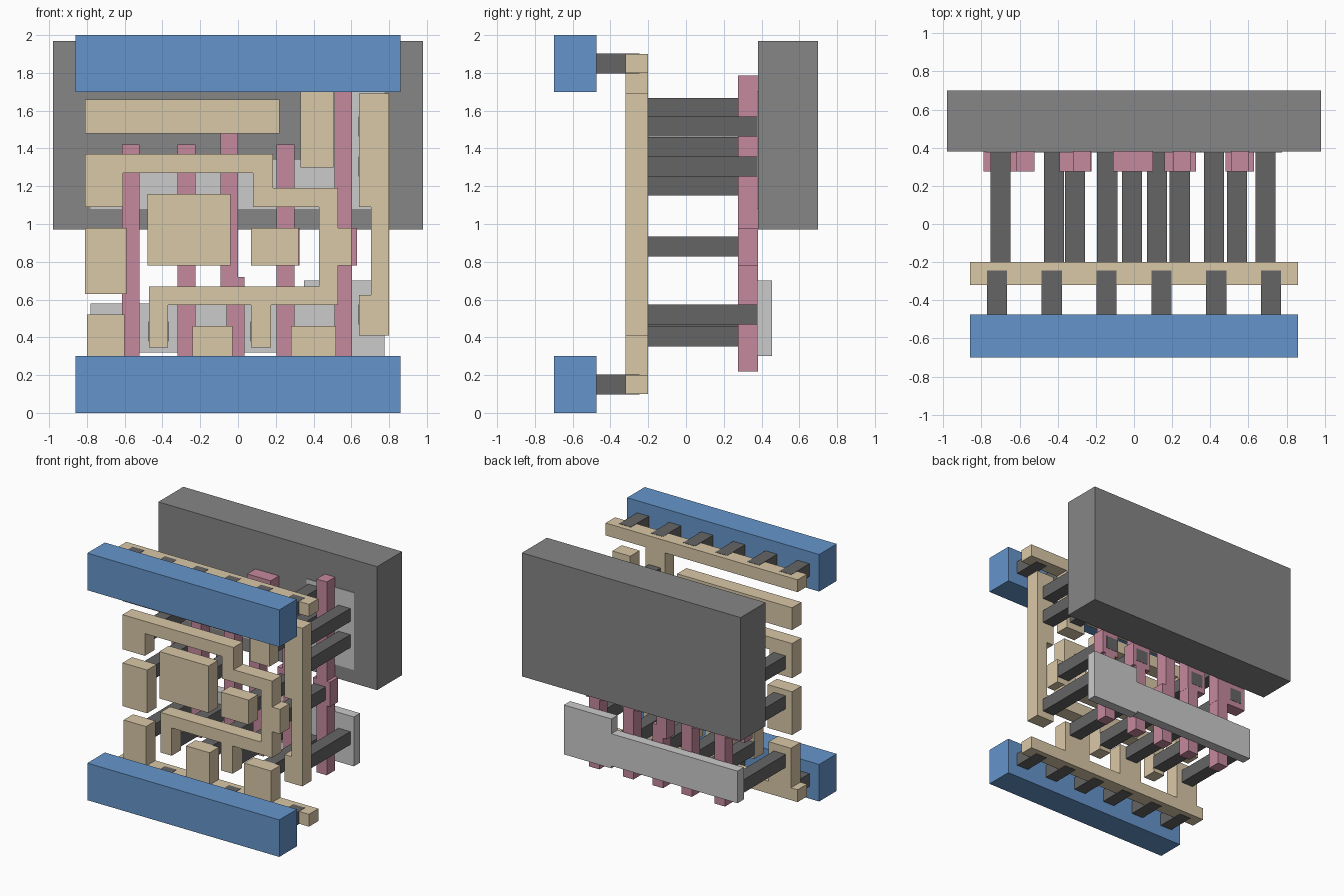
import bpy, bmesh


def material(name, rgb):
    m = bpy.data.materials.new(name)
    m.diffuse_color = (*rgb, 1)
    return m


BLUE = material("blue", (0.13, 0.30, 0.60))
TAN = material("tan", (0.70, 0.58, 0.39))
PINK = material("pink", (0.56, 0.25, 0.34))
DARK = material("dark_grey", (0.13, 0.13, 0.13))
MID = material("mid_grey", (0.24, 0.24, 0.24))


def plate(name, outline, y0, y1, mat=None):
    """Extrude an x-z outline from y0 to y1."""
    bm = bmesh.new()
    face = bm.faces.new([bm.verts.new((x, y0, z)) for x, z in outline])
    ext = bmesh.ops.extrude_face_region(bm, geom=[face])
    for v in ext["geom"]:
        if isinstance(v, bmesh.types.BMVert):
            v.co.y = y1
    bmesh.ops.recalc_face_normals(bm, faces=bm.faces)
    me = bpy.data.meshes.new(name)
    bm.to_mesh(me)
    bm.free()
    ob = bpy.data.objects.new(name, me)
    bpy.context.collection.objects.link(ob)
    if mat:
        me.materials.append(mat)
    return ob


def rect(x0, x1, z0, z1):
    return [(x0, z0), (x1, z0), (x1, z1), (x0, z1)]


# Back well slab and the two stepped active regions
plate("well_slab", rect(-0.98, 0.98, 0.97, 1.97), 0.38, 0.70, MID)
plate("lower_active", [(-0.78, 0.32), (0.35, 0.32), (0.35, 0.30), (0.775, 0.30),
                       (0.775, 0.70), (0.35, 0.70), (0.35, 0.58), (-0.78, 0.58)], 0.375, 0.455)
plate("upper_active", [(-0.78, 1.08), (0.775, 1.08), (0.775, 1.705), (0.35, 1.705),
                       (0.35, 1.34), (-0.78, 1.34)], 0.375, 0.455)

# Power rails, front strips and the small studs joining them
for label, z in (("lower", 0.15), ("upper", 1.85)):
    plate(label + "_rail", rect(-0.86, 0.86, z - 0.15, z + 0.15), -0.70, -0.475, BLUE)
    for i in range(6):
        x = -0.719 + 0.2875 * i
        plate(label + "_rail_stud", rect(x - 0.053, x + 0.053, z - 0.052, z + 0.052),
              -0.475, -0.245, DARK)

# Tan wiring: bottom strip with stubs, top strip with drop
LI = (-0.32, -0.20, TAN)
plate("ground_strip", [(-0.86, 0.10), (0.86, 0.10), (0.86, 0.20),
                       (0.52, 0.20), (0.52, 0.46), (0.28, 0.46), (0.28, 0.20),
                       (-0.03, 0.20), (-0.03, 0.46), (-0.24, 0.46), (-0.24, 0.20),
                       (-0.60, 0.20), (-0.60, 0.52), (-0.80, 0.52), (-0.80, 0.20),
                       (-0.86, 0.20)], *LI)
plate("supply_strip", [(-0.86, 1.90), (-0.86, 1.80), (0.33, 1.80), (0.33, 1.30),
                       (0.505, 1.30), (0.505, 1.80), (0.86, 1.80), (0.86, 1.90)], *LI)
plate("upper_input_bar", rect(-0.81, 0.22, 1.48, 1.66), *LI)
plate("left_input_pad", rect(-0.81, -0.59, 0.63, 0.98), *LI)
plate("large_input_pad", rect(-0.48, -0.04, 0.78, 1.16), *LI)
plate("small_input_pad", rect(0.07, 0.32, 0.78, 0.98), *LI)
plate("output_column", [(0.64, 0.41), (0.80, 0.41), (0.80, 1.69), (0.64, 1.69),
                        (0.64, 1.09), (0.705, 1.09), (0.705, 0.625), (0.64, 0.625)], *LI)
plate("inner_path", [(-0.81, 1.09), (-0.61, 1.09), (-0.61, 1.27), (0.08, 1.27),
                     (0.08, 1.09), (0.43, 1.09), (0.43, 0.67), (-0.47, 0.67),
                     (-0.47, 0.345), (-0.37, 0.345), (-0.37, 0.57), (0.07, 0.57),
                     (0.07, 0.345), (0.175, 0.345), (0.175, 0.57), (0.53, 0.57),
                     (0.53, 0.78), (0.60, 0.78), (0.60, 0.98), (0.53, 0.98),
                     (0.53, 1.19), (0.185, 1.19), (0.185, 1.37), (-0.81, 1.37)], *LI)


# Pink gates: upright strips with a wider contact pad
def gate(name, x0, x1, top, p0, p1):
    plate(name, [(x0, 0.22), (x1, 0.22), (x1, 0.78), (p1, 0.78), (p1, 0.98), (x1, 0.98),
                 (x1, top), (x0, top), (x0, 0.98), (p0, 0.98), (p0, 0.78), (x0, 0.78)],
          0.275, 0.38, PINK)


gate("gate_1", -0.615, -0.522, 1.42, -0.79, -0.521)
gate("gate_2", -0.32, -0.225, 1.42, -0.39, -0.224)
gate("gate_4", 0.205, 0.30, 1.42, 0.16, 0.325)
gate("gate_5", 0.51, 0.603, 1.785, 0.48, 0.63)
plate("gate_3", [(-0.06, 0.22), (0.035, 0.22), (0.035, 0.72), (0.0, 0.72), (0.0, 1.48),
                 (0.10, 1.48), (0.10, 1.66), (-0.11, 1.66), (-0.11, 1.48), (-0.093, 1.48),
                 (-0.093, 0.625), (-0.06, 0.625)], 0.275, 0.38, PINK)

# Long dark posts between the wiring and the back layers
posts = [(-0.70, 0.88), (-0.31, 0.88), (0.24, 0.88), (0.54, 0.88), (-0.01, 1.57),
         (-0.70, 1.203), (0.42, 1.615), (0.42, 1.407), (0.69, 1.517), (0.69, 1.305),
         (0.69, 0.52), (-0.70, 0.405), (-0.42, 0.43), (-0.14, 0.405), (0.12, 0.43), (0.42, 0.405)]
for x, z in posts:
    plate("contact_post", rect(x - 0.053, x + 0.053, z - 0.053, z + 0.053), -0.21, 0.382, DARK)
